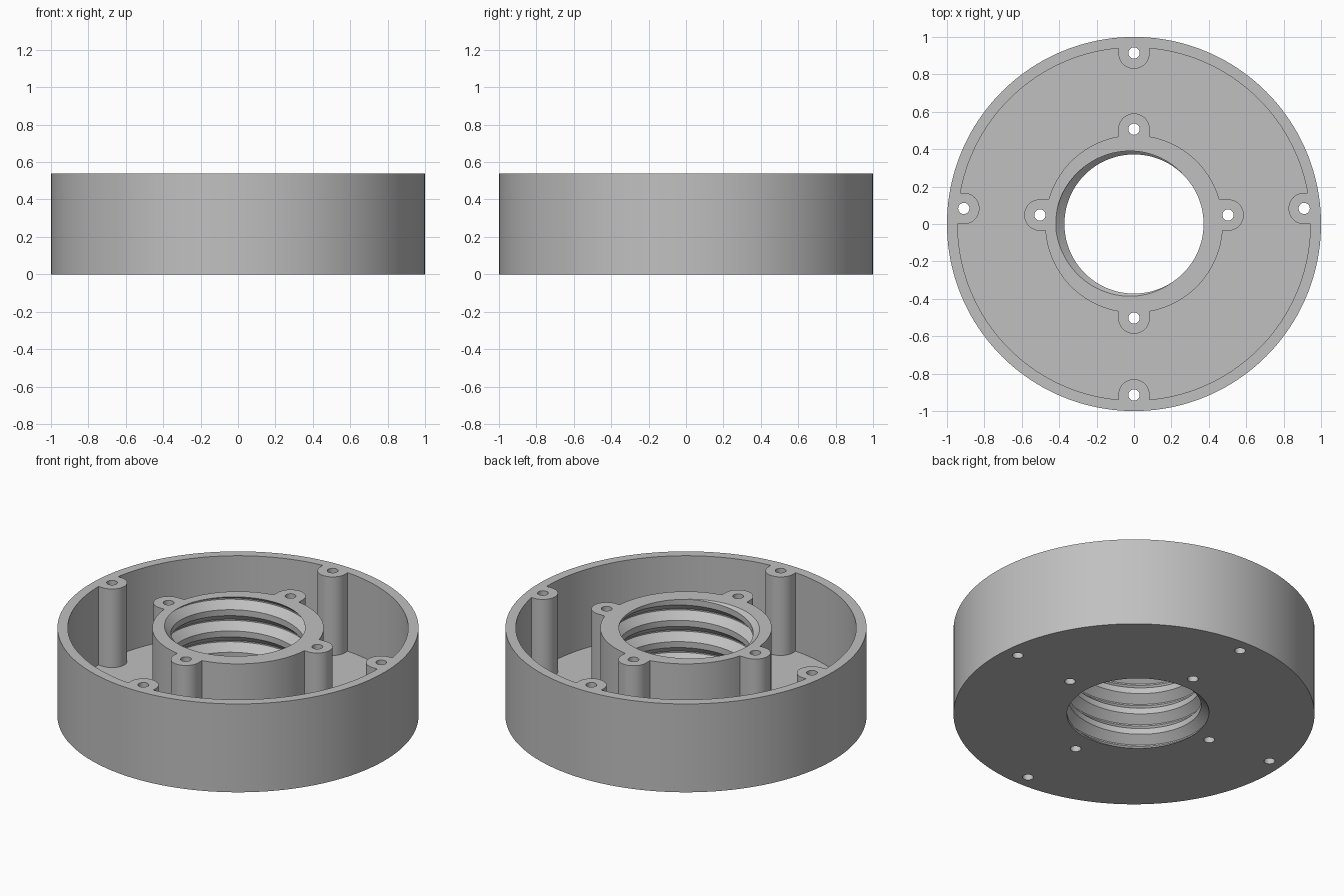
import bpy, bmesh, math

cube = bpy.data.objects.get("Cube")
if cube:
    bpy.data.objects.remove(cube, do_unlink=True)

HEIGHT = 0.54
FLOOR = 0.06
SEGMENTS = 160

grey = bpy.data.materials.new("plain grey")
grey.use_nodes = True
colour = (0.53, 0.53, 0.53, 1)
grey.diffuse_color = colour
grey.node_tree.nodes["Principled BSDF"].inputs["Base Color"].default_value = colour


def to_object(bm, name):
    bmesh.ops.recalc_face_normals(bm, faces=bm.faces)
    mesh = bpy.data.meshes.new(name)
    bm.to_mesh(mesh)
    bm.free()
    mesh.materials.append(grey)
    obj = bpy.data.objects.new(name, mesh)
    bpy.context.collection.objects.link(obj)
    return obj


def cylinder(name, radius, low, high, x=0, y=0, sides=SEGMENTS):
    bm = bmesh.new()
    bmesh.ops.create_cone(bm, cap_ends=True, segments=sides, radius1=radius,
                          radius2=radius, depth=high - low)
    bmesh.ops.translate(bm, verts=bm.verts, vec=(x, y, (low + high) / 2))
    return to_object(bm, name)


def block(name, x0, x1, y0, y1, low, high):
    bm = bmesh.new()
    bmesh.ops.create_cube(bm, size=1)
    bmesh.ops.scale(bm, verts=bm.verts, vec=(abs(x1 - x0), abs(y1 - y0), high - low))
    bmesh.ops.translate(bm, verts=bm.verts,
                        vec=((x0 + x1) / 2, (y0 + y1) / 2, (low + high) / 2))
    return to_object(bm, name)


def subtract(target, cutter):
    cutter.hide_render = True
    mod = target.modifiers.new("cut", 'BOOLEAN')
    mod.operation = 'DIFFERENCE'
    mod.solver = 'EXACT'
    mod.object = cutter
    bpy.context.view_layer.objects.active = target
    bpy.ops.object.modifier_apply(modifier=mod.name)
    bpy.data.objects.remove(cutter, do_unlink=True)


def threaded_bore(name, minor, depth, pitch):
    """Solid plug with a helical ridge, used to cut the screw thread."""
    low, high = -0.05, HEIGHT + 0.05
    breaks = (0.14, 0.47, 0.53, 0.86)
    shift = 0.986 - HEIGHT / pitch

    def radius(z, turn):
        u = (z / pitch - turn + shift) % 1.0
        ramp = (0.5 - abs(u - 0.5) - 0.14) / 0.33
        return minor + depth * min(max(ramp, 0), 1)

    first = math.floor(low / pitch + shift) - 2
    last = math.ceil(high / pitch + shift) + 1
    rows = [k + b for k in range(first, last + 1) for b in breaks]
    bm = bmesh.new()
    columns = []
    for i in range(SEGMENTS + 1):
        turn = i / SEGMENTS
        column = []
        for row in rows:
            z = min(max(pitch * (row + turn - shift), low), high)
            r, a = radius(z, turn), turn * math.tau
            column.append(bm.verts.new((r * math.cos(a), r * math.sin(a), z)))
        columns.append(column)
    for a, b in zip(columns, columns[1:]):
        for j in range(len(rows) - 1):
            bm.faces.new((a[j], b[j], b[j + 1], a[j + 1]))
    bmesh.ops.remove_doubles(bm, verts=bm.verts, dist=0.00005)
    bmesh.ops.holes_fill(bm, edges=[e for e in bm.edges if e.is_boundary], sides=0)
    bmesh.ops.triangulate(bm, faces=bm.faces)
    return to_object(bm, name)


# Screw posts: x, y, and the direction in which each joins its wall
outer_posts = [(0, 0.914, 0, 1), (0, -0.914, 0, -1),
               (0.91, 0.083, 1, 0), (-0.91, 0.083, -1, 0)]
inner_posts = [(0, 0.507, 0, -1), (0, -0.503, 0, 1),
               (0.503, 0.048, -1, 0), (-0.503, 0.048, 1, 0)]
POST = 0.084

# Cavity: everything between outer wall, hub and posts
cavity = cylinder("cavity_cutter", 0.943, FLOOR, HEIGHT + 0.1)
subtract(cavity, cylinder("hub", 0.475, 0, HEIGHT + 0.2))
for x, y, dx, dy in outer_posts + inner_posts:
    subtract(cavity, cylinder("post", POST, 0, HEIGHT + 0.2, x, y, 48))
    reach = 0.1
    if dx:
        web = block("post_web", x, x + dx * reach, y - POST, y + POST, 0, HEIGHT + 0.2)
    else:
        web = block("post_web", x - POST, x + POST, y, y + dy * reach, 0, HEIGHT + 0.2)
    subtract(cavity, web)

# Round housing with hollow, threaded bore and screw holes
housing = cylinder("housing", 1.0, 0, HEIGHT)
subtract(housing, cavity)
subtract(housing, threaded_bore("bore_cutter", 0.372, 0.046, 0.13))
for x, y, dx, dy in outer_posts + inner_posts:
    subtract(housing, cylinder("hole_cutter", 0.03, -0.1, HEIGHT + 0.1, x, y, 32))

# Smooth round walls, sharp rims
bpy.ops.object.select_all(action='DESELECT')
housing.select_set(True)
bpy.context.view_layer.objects.active = housing
bpy.ops.object.shade_smooth_by_angle(angle=math.radians(25))
